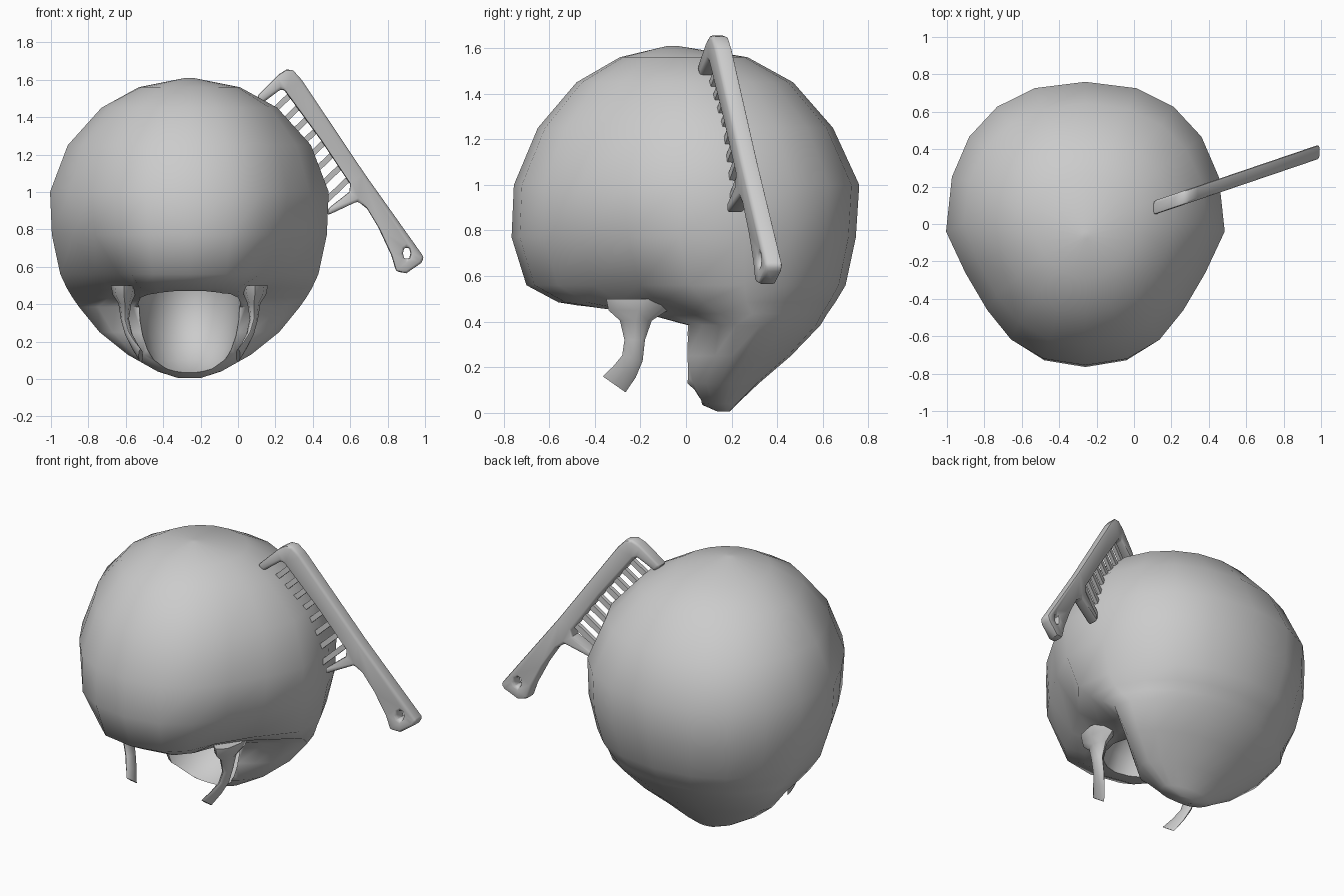
import bpy, bmesh, math

if "Cube" in bpy.data.objects:
    bpy.data.objects.remove(bpy.data.objects["Cube"])

CX = -0.26  # centre line of the hair
grey = bpy.data.materials.new("grey")
grey.diffuse_color = (0.6, 0.6, 0.6, 1)
grey.use_nodes = True
grey.node_tree.nodes["Principled BSDF"].inputs["Base Color"].default_value = grey.diffuse_color


def make(name, bm):
    bmesh.ops.recalc_face_normals(bm, faces=bm.faces)
    me = bpy.data.meshes.new(name)
    bm.to_mesh(me)
    bm.free()
    ob = bpy.data.objects.new(name, me)
    bpy.context.collection.objects.link(ob)
    me.materials.append(grey)
    return ob


def loft(name, rings):
    """Skin closed rings of points and cap both ends."""
    bm = bmesh.new()
    rows = [[bm.verts.new(p) for p in r] for r in rings]
    n = len(rows[0])
    for a, b in zip(rows, rows[1:]):
        for i in range(n):
            j = (i + 1) % n
            bm.faces.new((a[i], a[j], b[j], b[i]))
    bm.faces.new(rows[0])
    bm.faces.new(rows[-1])
    return make(name, bm)


def activate(ob):
    bpy.ops.object.select_all(action='DESELECT')
    ob.select_set(True)
    bpy.context.view_layer.objects.active = ob


def apply_modifier(ob, m):
    activate(ob)
    bpy.ops.object.modifier_apply(modifier=m.name)


def smooth(ob, deg):
    activate(ob)
    bpy.ops.object.shade_smooth_by_angle(angle=math.radians(deg))


# Hair: stacked egg-shaped rings
# (z, half width, front y, back y, widest y, temple dent, back roundness)
levels = [
    (0.005, 0.06, 0.14, 0.19, 0.17, 0, 1), (0.04, 0.17, 0.06, 0.225, 0.15, 0, 1),
    (0.13, 0.33, -0.05, 0.32, 0.15, 0.08, 1.12), (0.25, 0.48, -0.04, 0.46, 0.20, 0.14, 1.12),
    (0.385, 0.59, -0.03, 0.59, 0.22, 0.18, 1.07), (0.435, 0.625, -0.25, 0.62, 0.15, 0.38, 1.02),
    (0.485, 0.655, -0.56, 0.655, 0.08, 0.45, 0.96), (0.56, 0.69, -0.70, 0.70, 0.02, 0.32, 0.9),
    (0.77, 0.735, -0.765, 0.745, -0.03, 0.15, 0.85),
    (1.0, 0.745, -0.755, 0.76, -0.04, 0.13, 0.86),
    (1.25, 0.65, -0.65, 0.645, 0.0, 0.10, 0.9), (1.45, 0.47, -0.48, 0.47, 0.0, 0.05, 0.95),
    (1.56, 0.27, -0.29, 0.27, 0.0, 0, 1), (1.61, 0.02, -0.08, -0.04, -0.06, 0, 1),
]


def egg(z, w, yf, yb, yw, dent, q, n=20):
    pts = []
    for i in range(n):
        a = 2 * math.pi * i / n
        c, s = math.cos(a), math.sin(a)
        if s < 0:   # front half, hollowed at the temples
            x = c * (1 - dent * 2.6 * c * c * -s)
            y = yw + s * (yw - yf)
        else:       # fuller back half
            x = math.copysign(abs(c) ** q, c)
            y = yw + s ** q * (yb - yw)
        pts.append((CX + x * w, y, z))
    return pts


hair = loft("hair", [egg(*lv) for lv in levels])

# Hollow for the head
bm = bmesh.new()
bmesh.ops.create_uvsphere(bm, u_segments=20, v_segments=14, radius=1)
for v in bm.verts:
    x, y, z = v.co
    wide = max(1 - z * z, 0.01) ** -0.15
    v.co = (CX + x * wide * 0.275, -0.05 + y * 0.43, 0.40 + z * 0.385)
cutter = make("head_cutter", bm)
m = hair.modifiers.new("cut", 'BOOLEAN')
m.operation, m.object, m.solver = 'DIFFERENCE', cutter, 'EXACT'
apply_modifier(hair, m)
bpy.data.objects.remove(cutter)
smooth(hair, 60)

# Sideburns: curved strips (z, distance from centre, middle y, half depth, half thickness)
strip = [(0.50, 0.35, -0.20, 0.15, 0.07), (0.45, 0.35, -0.21, 0.13, 0.06),
         (0.405, 0.345, -0.22, 0.07, 0.035), (0.32, 0.345, -0.225, 0.045, 0.022),
         (0.24, 0.325, -0.235, 0.045, 0.02), (0.18, 0.295, -0.27, 0.05, 0.018),
         (0.125, 0.26, -0.315, 0.05, 0.012)]
for side, label in ((-1, "left"), (1, "right")):
    rings = []
    for k, (z, d, y, h, t) in enumerate(strip):
        tilt = 0.035 * max(0, k - 3) / 3  # lower end sweeps forward
        rings.append([(CX + side * (d + t * math.cos(a)), y + h * math.sin(a),
                       z - tilt * math.sin(a)) for a in
                      [math.pi * i / 4 for i in range(8)]])
    smooth(loft(label + "_sideburn", rings), 50)


# Comb: upright slanted plate, drawn as outlines in x and z, holes allowed
def plate(name, loops, thick):
    bm = bmesh.new()
    edges = []
    for loop in loops:
        vs = [bm.verts.new((x, 0.05 + 0.34 * x - thick / 2, z)) for x, z in loop]
        edges += [bm.edges.new((vs[i], vs[(i + 1) % len(vs)])) for i in range(len(vs))]
    bmesh.ops.triangle_fill(bm, edges=edges, use_beauty=True)
    ext = bmesh.ops.extrude_face_region(bm, geom=bm.faces[:], use_keep_orig=True)
    for g in ext["geom"]:
        if isinstance(g, bmesh.types.BMVert):
            g.co.y += thick
    return make(name, bm)


frame_outline = [
    (0.10, 1.51), (0.22, 1.63), (0.26, 1.655), (0.295, 1.65), (0.34, 1.60),
    (0.675, 1.10), (0.995, 0.65), (0.98, 0.62), (0.90, 0.565), (0.845, 0.575),
    (0.82, 0.66), (0.75, 0.81), (0.69, 0.91), (0.64, 0.95), (0.48, 0.875),
    (0.48, 0.91), (0.595, 1.0), (0.60, 1.04), (0.44, 1.28), (0.25, 1.54),
    (0.23, 1.55), (0.13, 1.475)]
hole = [(0.902 + 0.02 * math.cos(a), 0.672 + 0.034 * math.sin(a))
        for a in [math.pi * i / 4 for i in range(8)]]
frame = plate("comb_frame", [frame_outline, hole], 0.075)
bev = frame.modifiers.new("soft_edges", 'BEVEL')
bev.width, bev.segments, bev.limit_method = 0.014, 2, 'ANGLE'
bev.angle_limit = math.radians(50)
apply_modifier(frame, bev)
smooth(frame, 40)

# Comb teeth, evenly spaced along the spine and pushed into the hair
for i in range(8):
    f = (i + 0.5) / 8
    x, z = 0.245 + 0.36 * f, 1.54 - 0.51 * f
    dx, dz = -0.14, -0.135          # direction of the tooth
    hx, hz = 0.009, -0.0125         # half width along the spine
    plate("comb_tooth_%d" % (i + 1), [[
        (x + 0.02 - hx, z + 0.018 - hz), (x + 0.02 + hx, z + 0.018 + hz),
        (x + dx + hx, z + dz + hz), (x + dx - hx, z + dz - hz)]], 0.025)
